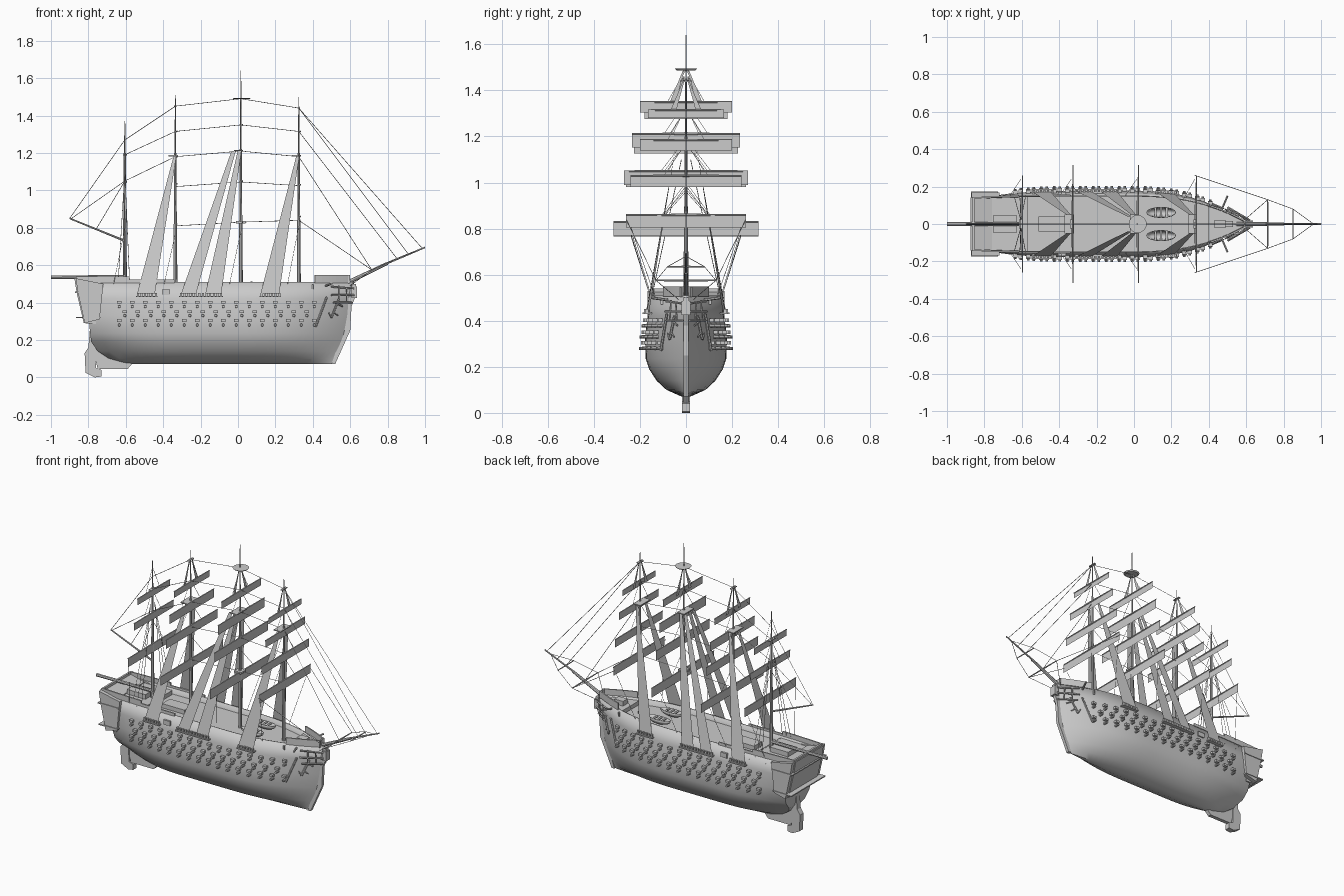
import bpy, bmesh, math
from mathutils import Vector, Matrix

if "Cube" in bpy.data.objects:
    bpy.data.objects.remove(bpy.data.objects["Cube"])

# hull waterlines: z, stern x, bow x, half width, stern width fraction
LEVELS = [(.072, -.60, .51, .022, .2), (.10, -.69, .525, .085, .12), (.14, -.75, .545, .128, .25),
          (.19, -.785, .565, .16, .5), (.235, -.79, .58, .175, .68), (.33, -.80, .598, .178, .8),
          (.42, -.82, .607, .166, .86), (.51, -.845, .622, .152, .92)]


def level(z):
    z = max(LEVELS[0][0], min(z, LEVELS[-1][0]))
    for a, b in zip(LEVELS, LEVELS[1:]):
        if z <= b[0]:
            k = (z - a[0]) / (b[0] - a[0])
            return [p + (q - p) * k for p, q in zip(a, b)]


def half(x, z):
    _, xs, xb, w, fs = level(z)
    if x > 0:
        return w * max(0, 1 - (min(x, xb) / xb) ** 2.4)
    if x < -.3:
        return w * (1 - (1 - fs) * min(1, (-.3 - x) / (-.3 - xs)) ** 2.6)
    return w


def finish(name, bm, smooth=None):
    me = bpy.data.meshes.new(name)
    bm.to_mesh(me)
    bm.free()
    ob = bpy.data.objects.new(name, me)
    bpy.context.collection.objects.link(ob)
    if smooth:
        bpy.ops.object.select_all(action='DESELECT')
        ob.select_set(True)
        bpy.context.view_layer.objects.active = ob
        bpy.ops.object.shade_smooth_by_angle(angle=math.radians(smooth))
    return ob


def rods(name, items, n=6):
    bm = bmesh.new()
    for a, b, r1, r2 in items:
        a, b = Vector(a), Vector(b)
        m = Matrix.Translation((a + b) / 2) @ (b - a).to_track_quat('Z', 'Y').to_matrix().to_4x4()
        bmesh.ops.create_cone(bm, cap_ends=True, segments=n, radius1=r1, radius2=r2, depth=(b - a).length, matrix=m)
    return finish(name, bm, 40)


def boxes(name, items):
    bm = bmesh.new()
    for c, s in items:
        bmesh.ops.create_cube(bm, size=1, matrix=Matrix.Translation(c) @ Matrix.Diagonal((*s, 1)))
    return finish(name, bm)


def sheets(name, quads):
    bm = bmesh.new()
    for q in quads:
        bm.faces.new([bm.verts.new(p) for p in q])
    return finish(name, bm)


def prism(name, pts, y0, y1):
    bm = bmesh.new()
    f = bm.faces.new([bm.verts.new((x, y0, z)) for x, z in pts])
    r = bmesh.ops.extrude_face_region(bm, geom=[f])
    bmesh.ops.translate(bm, vec=(0, y1 - y0, 0), verts=[v for v in r['geom'] if isinstance(v, bmesh.types.BMVert)])
    bmesh.ops.recalc_face_normals(bm, faces=bm.faces)
    return finish(name, bm)


def both(fn):
    return [i for s in (-1, 1) for i in fn(s)]


# hull shell
N = 28
bm = bmesh.new()
rows = []
for z, xs, xb, w, fs in LEVELS:
    xx = [xs + (xb - xs) * (1 - (1 - i / N) ** 1.3) for i in range(N + 1)]
    rows.append([[bm.verts.new((x, s * half(x, z), z)) for x in xx] for s in (-1, 1)])
for a, b in zip(rows, rows[1:]):
    for s in (0, 1):
        for i in range(N):
            bm.faces.new((a[s][i], a[s][i + 1], b[s][i + 1], b[s][i]))
    bm.faces.new((a[0][0], a[1][0], b[1][0], b[0][0]))
for i in range(N):
    a = rows[0]
    bm.faces.new((a[0][i], a[0][i + 1], a[1][i + 1], a[1][i]))
bmesh.ops.remove_doubles(bm, verts=bm.verts, dist=1e-5)
bmesh.ops.recalc_face_normals(bm, faces=bm.faces)
hull = finish("hull", bm, 35)
mod = hull.modifiers.new("thickness", 'SOLIDIFY')
mod.thickness = .006


# decks and raised bulwarks follow the hull edge
def deck(name, x0, x1, z):
    xx = [x0 + (x1 - x0) * i / 16 for i in range(17)]
    sheets(name, [[(a, -half(a, z), z), (b, -half(b, z), z), (b, half(b, z), z), (a, half(a, z), z)]
                  for a, b in zip(xx, xx[1:])])


def bulwark(name, x0, x1, z0, z1):
    xx = [x0 + (x1 - x0) * i / 10 for i in range(11)]
    ob = sheets(name, both(lambda s: [[(a, s * half(a, z0), z0), (b, s * half(b, z0), z0),
                                       (b, s * half(b, z0), z1), (a, s * half(a, z0), z1)] for a, b in zip(xx, xx[1:])]))
    m = ob.modifiers.new("thickness", 'SOLIDIFY')
    m.thickness, m.offset = .008, 0


deck("main_deck", -.84, .61, .47)
deck("poop_deck", -.84, -.57, .495)
deck("forecastle_deck", .40, .61, .495)
bulwark("poop_bulwark", -.86, -.58, .505, .54)
bulwark("quarterdeck_bulwark", -.58, -.34, .505, .523)
bulwark("forecastle_bulwark", .41, .597, .505, .548)
boxes("deck_steps", [((-.57, 0, .483), (.008, .28, .026)), ((.40, 0, .483), (.008, .22, .026)),
                     ((.592, 0, .525), (.008, .05, .045)), ((-.86, 0, .52), (.012, .29, .04))])
boxes("deck_houses", [((-.69, 0, .51), (.13, .09, .03)), ((-.43, 0, .482), (.16, .08, .03)),
                      ((.46, 0, .51), (.06, .045, .03)), ((.51, 0, .505), (.04, .03, .02)),
                      ((-.385, .155, .455), (.045, .03, .03)), ((-.385, -.155, .455), (.045, .03, .03))])

# stern galleries, keel and rudder
prism("stern_transom", [(-.76, .50), (-.875, .53), (-.862, .45), (-.825, .29), (-.76, .285)], -.142, .142)
for s in (-1, 1):
    prism("quarter_gallery", [(-.72, .50), (-.868, .53), (-.855, .45), (-.82, .29), (-.74, .31)], s * .138, s * .168)
boxes("gallery_mouldings", [((-.80, 0, z), (.13 + (z - .3) * .1, .345, .007)) for z in (.32, .455)])
prism("aft_keel", [(-.56, .08), (-.59, .045), (-.75, .045), (-.79, .20), (-.70, .16)], -.012, .012)
prism("rudder", [(-.73, .005), (-.765, 0), (-.815, .025), (-.82, .13), (-.80, .16), (-.79, .28), (-.765, .28),
                 (-.76, .05), (-.73, .04)], -.018, .018)

# stem, figurehead and head rails
prism("stem", [(.50, .072), (.52, .072), (.60, .25), (.607, .38), (.635, .45), (.63, .49), (.595, .47), (.56, .25)], -.01, .01)
boxes("figurehead", [((.622, 0, .455), (.03, .04, .06)), ((.62, 0, .485), (.022, .026, .03))])
rods("head_rails", both(lambda s: [((.50, s * .085, .485), (.62, s * .02, .475), .006, .005),
                                   ((.50, s * .09, .44), (.62, s * .02, .44), .006, .005),
                                   ((.51, s * .085, .40), (.61, s * .015, .40), .005, .005),
                                   ((.54, s * .07, .40), (.54, s * .065, .49), .004, .004),
                                   ((.58, s * .04, .40), (.58, s * .045, .48), .004, .004)]), 5)


def anchor(s):
    def p(x, z): return (x, s * (half(x, z) + .01), z)
    return [(p(.475, .43), p(.415, .27), .006, .006), (p(.54, .42), p(.50, .32), .006, .006),
            (p(.51, .35), p(.535, .33), .005, .003), (p(.50, .32), p(.485, .345), .006, .003),
            (p(.52, .40), p(.56, .38), .005, .005), ((.47, s * .08, .49), (.50, s * .15, .50), .006, .006)]


rods("anchors", both(anchor), 6)

# guns and open port lids, three staggered rows
guns, lids = [], []
for k, (zl, zg, reach) in enumerate([(.402, .378, .022), (.35, .33, .024), (.304, .28, .027)]):
    for i in range(16):
        x = -.635 + i * .0695 + (.03 if k == 1 else 0)
        if x > .41:
            continue
        for s in (-1, 1):
            h = half(x, zg)
            guns.append(((x, s * (h - .01), zg), (x, s * (h + reach), zg), .0085, .0065))
            lids.append(((x, s * (half(x, zl) + .008), zl), (.024, .02, .014)))
rods("guns", guns, 8)
boxes("port_lids", lids)

# channels with deadeyes
chan, eyes = [], []
for x0, x1, n in [(-.545, -.43, 6), (-.315, -.08, 12), (.115, .23, 6)]:
    y = half((x0 + x1) / 2, .44) + .008
    for s in (-1, 1):
        chan.append((((x0 + x1) / 2, s * y, .432), (x1 - x0, .034, .007)))
        eyes += [((x0 + (i + .5) * (x1 - x0) / n, s * (y + .006), .443), (.011, .012, .018)) for i in range(n)]
boxes("channels", chan)
boxes("deadeyes", eyes)

# ships boats on deck
for s in (-1, 1):
    bm = bmesh.new()
    bmesh.ops.create_uvsphere(bm, u_segments=16, v_segments=8, radius=1)
    bmesh.ops.delete(bm, geom=[v for v in bm.verts if v.co.z > .01], context='VERTS')
    bmesh.ops.transform(bm, matrix=Matrix.Translation((.145, s * .062, .51)) @ Matrix.Diagonal((.08, .03, .036, 1)), verts=bm.verts)
    boat = finish("boat", bm, 60)
    boat.modifiers.new("thickness", 'SOLIDIFY').thickness = .004
    boxes("boat_thwarts", [((.145 + d, s * .062, .506), (.012, .05, .004)) for d in (-.03, 0, .03)])

# masts: x, lower top, middle top, tip, yards as (top z, half width, depth)
MASTS = [(-.605, .85, 1.2, 1.37, [(1.19, .165, .04), (1.045, .20, .045), (.845, .26, .055)]),
         (-.335, .82, 1.2, 1.51, [(1.315, .18, .04), (1.18, .225, .055), (1.035, .26, .055), (.82, .315, .055)]),
         (.015, .84, 1.22, 1.64, [(1.35, .20, .045), (1.212, .235, .06), (1.05, .27, .06), (.83, .315, .06)]),
         (.325, .84, 1.2, 1.5, [(1.315, .165, .035), (1.185, .20, .045), (1.03, .24, .05), (.86, .26, .055)])]
poles, spars, sails, lifts = [], [], [], []
for x, a, b, c, yards in MASTS:
    poles += [((x, 0, .46), (x, 0, a), .011, .009), ((x, 0, a - .03), (x, 0, b), .008, .006), ((x, 0, b - .03), (x, 0, c), .005, .002)]
    for z, h, d in yards:
        spars += both(lambda s: [((x + .008, 0, z), (x + .008, s * h, z), .005, .003)])
        sails.append([(x + .008, -h, z), (x + .008, h, z), (x + .008, h, z - d), (x + .008, -h, z - d)])
        lifts += both(lambda s: [((x, s * h * .4, z), (x, 0, min(z + .14, c - .04)), .0013, .0013)])
    lifts += both(lambda s: [((x, s * .24, yards[-1][0] - .05), (x - .06, s * half(x - .06, .5), .5), .0013, .0013)])
rods("masts", poles, 8)
rods("yards", spars, 6)
sheets("furled_sails", sails)
rods("lifts", lifts, 3)

# mast tops
boxes("crosstrees", [((x - .012, 0, z), (.05, .10, .006)) for x, z in [(-.335, 1.185), (.015, 1.212), (.325, 1.185)]]
      + [((.015, 0, .83), (.05, .05, .012)), ((-.605, 0, 1.19), (.02, .05, .005)),
         ((-.335, 0, 1.45), (.015, .05, .005)), ((.325, 0, 1.44), (.015, .05, .005))])
rods("lookout_top", [((.02, 0, 1.487), (.02, 0, 1.494), .04, .048)], 16)

# shrouds: flat sheets from channel to mast top, plus upper sheets
SH = [(-.54, -.445, -.345, -.33, 1.18), (-.305, -.225, -.035, -.012, 1.21), (-.175, -.09, -.002, .018, 1.21), (.12, .22, .312, .328, 1.185)]
shr = both(lambda s: [[(a, s * (half(a, .44) + .01), .445), (b, s * (half(b, .44) + .01), .445), (d, s * .04, z), (c, s * .04, z)]
                      for a, b, c, d, z in SH])
shr += both(lambda s: [[(x, s * .078, z), (x, s * .05, z), (x, s * .006, z + .16), (x, s * .012, z + .16)]
                       for x, z in [(-.335, 1.3), (.015, 1.33), (.325, 1.285)]])
sheets("shrouds", shr)

# bowsprit, sprit yards, gaff and boom
rods("bowsprit", [((.54, 0, .485), (.80, 0, .61), .012, .008), ((.76, 0, .595), (1.0, 0, .695), .006, .004)], 8)
rods("sprit_yards", both(lambda s: [((.715, 0, .575), (.715, s * .13, .575), .005, .003), ((.85, 0, .635), (.85, s * .08, .635), .004, .003)]))
rods("gaff_and_boom", [((-.605, 0, .73), (-.90, 0, .85), .006, .004), ((-.60, 0, .537), (-1.0, 0, .535), .010, .010)], 8)

# stays and braces
R = .0016
lines = [((-.335, 1.45), (.015, 1.49)), ((.015, 1.49), (.325, 1.44)), ((-.335, 1.315), (.015, 1.35)), ((.015, 1.35), (.325, 1.315)),
         ((-.335, 1.18), (.015, 1.21)), ((.015, 1.21), (.325, 1.18)), ((-.335, 1.02), (.015, 1.045)), ((.015, 1.045), (.325, 1.025)),
         ((-.335, .81), (.015, .83)), ((.015, .83), (.325, .84)), ((-.605, 1.27), (-.335, 1.45)), ((-.605, 1.19), (-.335, 1.315)),
         ((-.605, 1.05), (-.335, 1.18)), ((-.9, .85), (-.605, 1.27)), ((-.89, .85), (-.605, 1.05)), ((-.76, .79), (-.605, 1.05)),
         ((.325, 1.44), (.91, .66)), ((.325, 1.44), (.985, .69)), ((.325, 1.315), (.85, .635)), ((.325, 1.18), (.715, .575))]
rods("stays", [((a, 0, b), (c, 0, d), R, R) for (a, b), (c, d) in lines], 4)
rods("braces", both(lambda s: [((.325, s * .26, .84), (.715, s * .13, .575), R, R), ((.715, s * .13, .575), (.85, s * .08, .635), R, R),
                               ((.85, s * .08, .635), (.96, 0, .68), R, R), ((.715, s * .13, .575), (.60, s * .03, .49), R, R)]
                    + [((-.605, s * .02, 1.1), (-.64 + k * .03, s * .145, .52), R, R) for k in range(3)]), 4)
